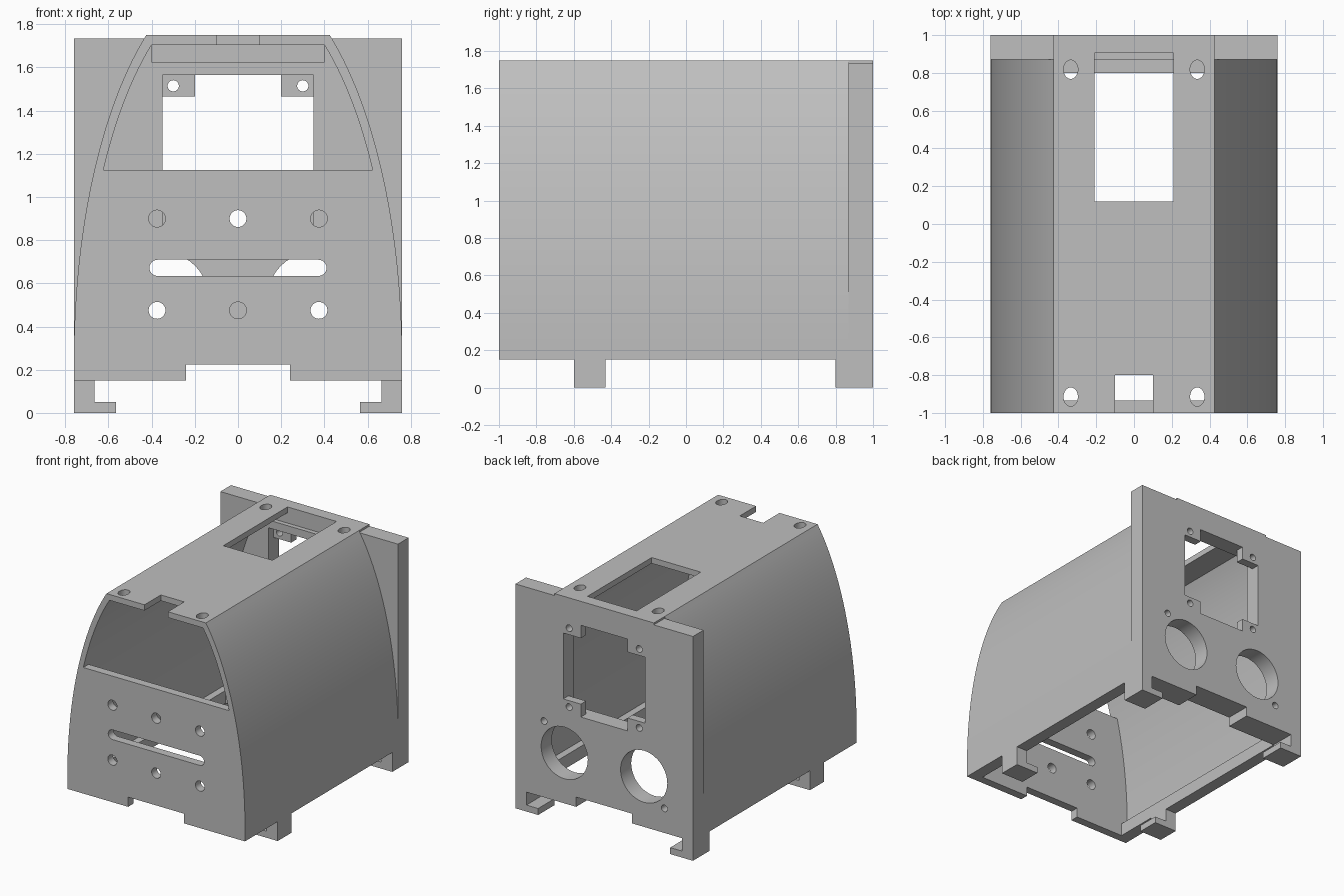
import bpy
import bmesh
from math import pi, sin, cos, asin
from mathutils import Matrix

cube = bpy.data.objects.get("Cube")
if cube:
    bpy.data.objects.remove(cube, do_unlink=True)

grey = bpy.data.materials.new("plain grey")
grey.use_nodes = True
grey.diffuse_color = (0.52, 0.52, 0.52, 1)
grey.node_tree.nodes["Principled BSDF"].inputs["Base Color"].default_value = grey.diffuse_color


def finish(name, bm):
    bmesh.ops.recalc_face_normals(bm, faces=bm.faces)
    mesh = bpy.data.meshes.new(name)
    bm.to_mesh(mesh)
    bm.free()
    mesh.materials.append(grey)
    obj = bpy.data.objects.new(name, mesh)
    bpy.context.collection.objects.link(obj)
    return obj


def box(name, x0, x1, y0, y1, z0, z1):
    bm = bmesh.new()
    size = Matrix.Diagonal((x1 - x0, y1 - y0, z1 - z0, 1))
    middle = Matrix.Translation(((x0 + x1) / 2, (y0 + y1) / 2, (z0 + z1) / 2))
    bmesh.ops.create_cube(bm, size=1, matrix=middle @ size)
    return finish(name, bm)


def prism(name, outline, y0, y1):
    """Extrude an (x, z) outline along y."""
    bm = bmesh.new()
    face = bm.faces.new([bm.verts.new((x, y0, z)) for x, z in outline])
    new = bmesh.ops.extrude_face_region(bm, geom=[face])["geom"]
    verts = [v for v in new if isinstance(v, bmesh.types.BMVert)]
    bmesh.ops.translate(bm, verts=verts, vec=(0, y1 - y0, 0))
    return finish(name, bm)


def disc(x, z, r):
    return [(x + r * cos(2 * pi * i / 40), z + r * sin(2 * pi * i / 40)) for i in range(40)]


def cut(target, cutter):
    mod = target.modifiers.new("cut", "BOOLEAN")
    mod.operation = "DIFFERENCE"
    mod.solver = "EXACT"
    mod.object = cutter
    bpy.context.view_layer.objects.active = target
    bpy.ops.object.modifier_apply(modifier=mod.name)
    bpy.data.objects.remove(cutter, do_unlink=True)


def cut_box(target, *bounds):
    cut(target, box("cutter", *bounds))


def cut_hole(target, x, z, r, y0, y1):
    cut(target, prism("cutter", disc(x, z, r), y0, y1))


BASE, SPRING, STEPS = 0.15, 0.25, 28


def wall(half, height, top):
    """Right wall line from the base up to the given height."""
    end = asin((top - SPRING) / height)
    curve = [(half * cos(end * i / STEPS), SPRING + height * sin(end * i / STEPS))
             for i in range(STEPS + 1)]
    return [(half, BASE)] + curve


def mirrored(points):
    return [(-x, z) for x, z in reversed(points)]


# Curved shell, open underneath
outer = wall(0.76, 1.81, 1.75)
inner = wall(0.72, 1.75, 1.705)
shell = prism("shell", outer + mirrored(outer) + mirrored(inner)[::-1] + inner[::-1], -1, 0.87)
cut_box(shell, -0.21, 0.21, 0.12, 0.905, 1.6, 1.9)
cut_box(shell, -0.1, 0.1, -1.1, -0.8, 1.6, 1.9)
for x in (-0.335, 0.335):
    for y in (-0.915, 0.818):
        bm = bmesh.new()
        bmesh.ops.create_cone(bm, cap_ends=True, segments=32, radius1=1, radius2=1, depth=0.4,
                              matrix=Matrix.Translation((x, y, 1.75)) @ Matrix.Diagonal((0.038, 0.05, 1, 1)))
        cut(shell, finish("cutter", bm))

# Front panel with holes and a long slot
panel_edge = wall(0.722, 1.75, 1.125)
front_panel = prism("front_panel", panel_edge + mirrored(panel_edge), -1, -0.935)
for x in (-0.375, 0, 0.375):
    for z in (0.475, 0.9):
        cut_hole(front_panel, x, z, 0.039, -1.1, -0.8)
slot = [(0.373 + 0.0375 * sin(pi * i / 12), 0.672 - 0.0375 * cos(pi * i / 12)) for i in range(13)]
cut(front_panel, prism("cutter", slot + mirrored(slot), -1.1, -0.8))
cut_box(front_panel, -0.24, 0.24, -1.1, -0.8, 0, 0.225)

# Back plate: window, pocket, round openings, screw holes
back_plate = box("back_plate", -0.76, 0.76, 0.87, 1, BASE, 1.735)
cut_box(back_plate, -0.35, 0.35, 0.8, 0.935, 0.855, 1.565)
cut_box(back_plate, -0.2, 0.2, 0.8, 1.1, 0.855, 1.565)
cut_box(back_plate, -0.35, 0.35, 0.9, 1.1, 0.955, 1.465)
cut_box(back_plate, -0.4, 0.4, 0.8, 0.905, 1.625, 1.705)
cut_box(back_plate, -0.21, 0.21, 0.8, 0.905, 1.65, 1.9)
cut_box(back_plate, -0.24, 0.24, 0.8, 1.1, 0, 0.225)
for x in (-0.34, 0.34):
    cut_hole(back_plate, x, 0.54, 0.2, 0.8, 1.1)
for x in (-0.3, 0.3):
    for z in (0.905, 1.515):
        cut_hole(back_plate, x, z, 0.026, 0.8, 1.1)
for x, z in ((0.515, 0.74), (-0.515, 0.34)):
    cut_hole(back_plate, x, z, 0.026, 0.8, 1.1)

# Raised strip carrying the roof across the back plate
roof_strip = box("roof_strip", -0.425, 0.425, 0.87, 1, 1.735, 1.75)
cut_box(roof_strip, -0.21, 0.21, 0.8, 0.905, 1.6, 1.9)

# Base frame inside the shell
back_ledge = box("back_ledge", -0.73, 0.73, 0.8, 0.87, BASE, 0.25)
cut_box(back_ledge, -0.24, 0.24, 0.7, 1, 0, 0.225)
parts = [shell, front_panel, back_plate, roof_strip, back_ledge]

# Side sills and hooked feet
hook = [(0.76, 0), (0.76, BASE), (0.665, BASE), (0.665, 0.05), (0.565, 0.05), (0.565, 0)]
for side, s in (("left", 1), ("right", -1)):
    parts.append(box(side + "_sill", min(s * 0.665, s * 0.73), max(s * 0.665, s * 0.73),
                     -0.94, 0.8, BASE, 0.25))
    outline = [(s * x, z) for x, z in hook]
    parts.append(prism(side + "_front_foot", outline, -0.6, -0.43))
    parts.append(prism(side + "_back_foot", outline, 0.8, 1))

# Smooth curves, sharp corners
bpy.ops.object.select_all(action="DESELECT")
for obj in parts:
    obj.select_set(True)
bpy.context.view_layer.objects.active = shell
bpy.ops.object.shade_smooth_by_angle(angle=pi / 6)
